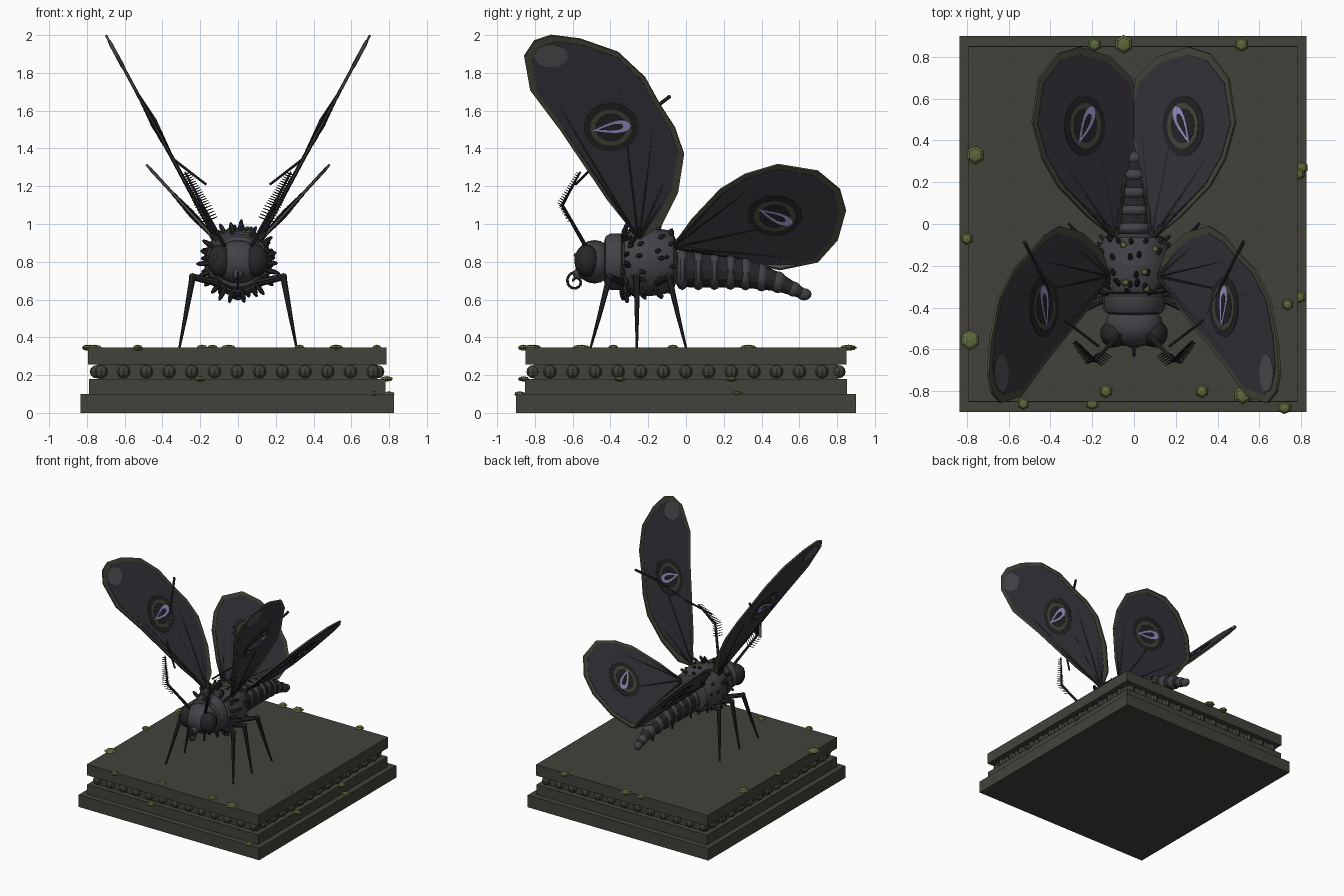
import bpy, bmesh, random
from math import sin, cos, pi, sqrt
from mathutils import Vector, Matrix

if "Cube" in bpy.data.objects:
    bpy.data.objects.remove(bpy.data.objects["Cube"])

random.seed(4)

def mat(name, c):
    m = bpy.data.materials.new(name)
    m.diffuse_color = (*c, 1)
    m.use_nodes = True
    m.node_tree.nodes["Principled BSDF"].inputs["Base Color"].default_value = m.diffuse_color
    return m

STONE = mat("dark_stone", (.055, .053, .042))
BODY = mat("body_grey", (.058, .054, .062))
DARK = mat("near_black", (.02, .019, .021))
RIM = mat("olive_rim", (.068, .068, .05))
MEMB = mat("membrane", (.042, .038, .047))
PALE = mat("pale_tip", (.09, .085, .095))
VIOLET = mat("violet", (.38, .33, .68))
MOSS = mat("moss", (.11, .14, .045))

def finish(bm, name, m, smooth=False):
    bmesh.ops.recalc_face_normals(bm, faces=bm.faces)
    me = bpy.data.meshes.new(name)
    bm.to_mesh(me)
    bm.free()
    ob = bpy.data.objects.new(name, me)
    bpy.context.collection.objects.link(ob)
    me.materials.append(m)
    if smooth:
        bpy.ops.object.select_all(action='DESELECT')
        ob.select_set(True)
        bpy.context.view_layer.objects.active = ob
        bpy.ops.object.shade_smooth_by_angle(angle=.7)
    return ob

def ball(bm, c, r, u=12, v=8, direction=None):
    rot = Vector(direction).to_track_quat('Z', 'Y').to_matrix().to_4x4() if direction else Matrix()
    bmesh.ops.create_uvsphere(bm, u_segments=u, v_segments=v, radius=1,
        matrix=Matrix.Translation(c) @ rot @ Matrix.Diagonal((*r, 1)))

def tube(bm, pts, radii, n=6):
    for p, q, a, b in zip(pts, pts[1:], radii, radii[1:]):
        p, q = Vector(p), Vector(q)
        rot = (q - p).to_track_quat('Z', 'Y').to_matrix().to_4x4()
        bmesh.ops.create_cone(bm, cap_ends=True, segments=n, radius1=a, radius2=b,
            depth=(q - p).length, matrix=Matrix.Translation((p + q) / 2) @ rot)

def lathe_y(bm, prof, z, n=20):
    rings = [[bm.verts.new((r * cos(2*pi*i/n), y, z + r * sin(2*pi*i/n))) for i in range(n)]
             for y, r in prof]
    for a, b in zip(rings, rings[1:]):
        for i in range(n):
            bm.faces.new((a[i], a[(i+1) % n], b[(i+1) % n], b[i]))
    bm.faces.new(rings[0])
    bm.faces.new(rings[-1])

# --- plinth slabs, beads in the groove, moss tufts
for name, hx, hy, z0, z1 in (("plinth_foot", .83, .90, 0, .10), ("plinth_step", .785, .852, .10, .18),
                             ("plinth_groove", .74, .805, .18, .255), ("plinth_top", .79, .85, .255, .345)):
    bm = bmesh.new()
    bmesh.ops.create_cube(bm, size=1, matrix=Matrix.Translation((-.005, 0, (z0+z1)/2))
                          @ Matrix.Diagonal((2*hx, 2*hy, z1-z0, 1)))
    finish(bm, name, STONE)
bm = bmesh.new()
for i in range(-6, 7):
    for s in (-1, 1):
        if abs(i) < 7:
            ball(bm, (i*.12 - .005, s*.81, .218), (.035, .035, .035), 8, 6)
            ball(bm, (s*.745 - .005, i*.12, .218), (.035, .035, .035), 8, 6)
finish(bm, "plinth_beads", STONE)
bm = bmesh.new()
for x, y, r in ((-.19, .86, .035), (-.05, .86, .045), (.515, .86, .035), (-.76, .33, .045),
                (-.80, -.07, .03), (-.785, -.555, .048), (-.53, -.86, .03), (-.135, -.80, .033),
                (.325, -.80, .033), (.52, -.82, .045), (.735, -.385, .028)):
    ball(bm, (x, y, .345), (r, r, .016), 6, 4)
for x, y, z in ((.785, .24, .18), (.80, .27, .10), (-.2, -.86, .18), (.72, -.88, .10), (.79, -.35, .18)):
    ball(bm, (x, y, z), (.035, .03, .014), 6, 4)
finish(bm, "moss_tufts", MOSS)

# --- thorax with collar, head, eyes
bm = bmesh.new()
lathe_y(bm, [(-.435, .10), (-.425, .135), (-.40, .15), (-.345, .15), (-.335, .135), (-.325, .16),
             (-.27, .178), (-.19, .182), (-.11, .17), (-.065, .145), (-.045, .09)], .80)
finish(bm, "thorax", BODY, True)
bm = bmesh.new()
ball(bm, (0, -.485, .80), (.14, .105, .115), 16, 10)
ball(bm, (0, -.57, .735), (.03, .03, .03), 8, 6)
finish(bm, "head", BODY, True)
bm = bmesh.new()
for s in (-1, 1):
    ball(bm, (s*.095, -.525, .805), (.068, .066, .085), 14, 10)
finish(bm, "eyes", DARK, True)
bm = bmesh.new()
for s in (-1, 1):
    ball(bm, (s*.115, -.583, .835), (.012, .012, .012), 6, 4)
finish(bm, "eye_glints", PALE)

# --- abdomen: overlapping shrinking rings with dark joints
bm, bj = bmesh.new(), bmesh.new()
segs = [(-.02, .762, .112), (.065, .757, .108), (.15, .755, .105), (.235, .75, .099), (.315, .738, .09),
        (.40, .718, .075), (.487, .692, .058), (.57, .655, .04), (.625, .628, .032)]
for i, (y, z, r) in enumerate(segs):
    ball(bm, (0, y, z), (r*.95, .046 if i < 7 else .04, r), 14, 8)
for (y, z, r), (y2, z2, r2) in zip(segs, segs[1:]):
    tube(bj, [(0, y, z), (0, y2, z2)], [r*.86, r2*.86], 12)
finish(bm, "abdomen_segments", BODY, True)
finish(bj, "abdomen_joints", DARK)

# --- ruff of spikes and scales over the thorax
bm = bmesh.new()
for k in range(22):
    a = 2*pi*(k + random.uniform(-.25, .25))/22
    l = random.uniform(.035, .05)
    d = Vector((cos(a), random.uniform(.1, .5), sin(a)))
    ball(bm, Vector((0, -.36, .80)) + d*(.15 + l*.7), (.014, .014, l), 6, 6, d)
for row, y in enumerate((-.30, -.23, -.15, -.09)):
    for k in range(14):
        a = 2*pi*(k + row*.5 + random.uniform(-.3, .3))/14
        d = Vector((cos(a), .9, sin(a)))
        r = (.165, .178, .175, .155)[row]
        ball(bm, (r*cos(a), y + random.uniform(-.02, .02), .80 + r*sin(a)), (.013, .013, .03), 6, 4, d)
finish(bm, "thorax_scales", DARK)
bm = bmesh.new()
for x, y, z in ((.06, -.31, .955), (-.05, -.1, .955), (.05, -.23, .975), (-.04, -.28, .97),
                (.10, -.12, .935), (-.11, -.3, .92)):
    ball(bm, (x, y, z), (.02, .018, .013), 6, 4)
finish(bm, "thorax_moss", MOSS)

# --- coiled proboscis
bm = bmesh.new()
pts = [(0, -.585 - (.012+.0028*i)*cos(i*.55), .695 + (.012+.0028*i)*sin(i*.55)) for i in range(15)]
tube(bm, pts, [.007]*15, 6)
finish(bm, "proboscis", DARK)

# --- legs
for s, side in ((-1, "left"), (1, "right")):
    for name, yh, yk, yf in (("front", -.34, -.405, -.505), ("middle", -.26, -.26, -.26), ("hind", -.16, -.09, 0)):
        bm = bmesh.new()
        knee = (s*.24, yk, .72)
        tube(bm, [(s*.11, yh, .69), knee, (s*.28, (yk+yf)/2 + (yf-yk)*.07, .50), (s*.31, yf, .345)],
             [.022, .017, .011, .006], 8)
        ball(bm, knee, (.02, .02, .02), 8, 6)
        finish(bm, f"{side}_{name}_leg", DARK)

# --- feathered antennae
for s, side in ((-1, "left"), (1, "right")):
    bm = bmesh.new()
    P = [Vector(p) for p in ((s*.07, -.53, .88), (s*.19, -.655, 1.10), (s*.28, -.56, 1.275))]
    tube(bm, P, [.012, .009, .005])
    for k in range(20):
        t = .65 + k*.068
        i = min(int(t), 1)
        p = P[i].lerp(P[i+1], t - i)
        l = .052 * (1 - .5*max(0, t-1))
        for d in ((-s*.75, -.5, .3), (s*.75, -.3, -.2)):
            tube(bm, [p, p + Vector(d)*l], [.004, .002], 4)
    finish(bm, f"{side}_antenna", DARK)

# --- wings: each lies in a plane x = x0 + k*(z - z0), outlines drawn in side view (y, z)
FORE = [(-.25, .92), (-.418, 1.13), (-.667, 1.50), (-.825, 1.71), (-.857, 1.89), (-.804, 1.97), (-.714, 2.0),
        (-.56, 1.98), (-.36, 1.91), (-.217, 1.777), (-.138, 1.634), (-.058, 1.51), (-.01, 1.37),
        (-.042, 1.167), (-.127, .997)]
HIND = [(-.074, .88), (.03, 1.024), (.18, 1.183), (.312, 1.263), (.487, 1.315), (.698, 1.28), (.815, 1.183),
        (.847, 1.072), (.804, .918), (.698, .80), (.497, .759), (.312, .80), (.106, .854)]

def wing(name, s, outline, x0, z0, k, spot, aim, vein_ids, tip=None):
    n = sqrt(1 + k*k)
    def pt(y, z, off=0):
        return Vector((s*(x0 + k*(z - z0) + off/n), y, z - off*k/n))
    def plate(part, poly, t, m):
        bm = bmesh.new()
        a = [bm.verts.new(pt(y, z, -t/2)) for y, z in poly]
        b = [bm.verts.new(pt(y, z, t/2)) for y, z in poly]
        bm.faces.new(a)
        bm.faces.new(b[::-1])
        for i in range(len(a)):
            j = (i+1) % len(a)
            bm.faces.new((a[i], a[j], b[j], b[i]))
        finish(bm, f"{name}_{part}", m)
    def disc(c, r, N=24):
        return [(c[0] + r*cos(2*pi*i/N), c[1] + r*sin(2*pi*i/N)/n) for i in range(N)]
    def drop(L, w):
        out = []
        for i in range(20):
            a = 2*pi*i/20
            u, v = -L*cos(a), w*sin(a)*sin(a/2)**1.5
            out.append((spot[0] - u*aim[0] - v*aim[1], spot[1] + (-u*aim[1] + v*aim[0])/n))
        return out
    m = len(outline)
    cy, cz = sum(p[0] for p in outline)/m, sum(p[1] for p in outline)/m
    inner = [(cy + (y-cy)*.91, cz + (z-cz)*.93) for y, z in outline]
    plate("rim", outline, .012, RIM)
    plate("membrane", inner, .017, MEMB)
    if tip:
        plate("tip_patch", [(tip[0] + .09*cos(i*pi/8), tip[1] + .06*sin(i*pi/8)) for i in range(16)], .021, PALE)
    plate("spot_back", disc(spot, .145), .022, DARK)
    plate("spot_ring", disc(spot, .11), .026, RIM)
    plate("spot_core", disc(spot, .083), .029, DARK)
    plate("spot_drop", drop(.105, .052), .033, VIOLET)
    plate("spot_pupil", drop(.066, .026), .036, DARK)
    # veins fan out from the root
    bm = bmesh.new()
    for i in vein_ids:
        tube(bm, [pt(*outline[0]), pt(*inner[i])], [.013, .008], 6)
    finish(bm, f"{name}_veins", DARK)

for s, side in ((-1, "left"), (1, "right")):
    wing(f"{side}_forewing", s, FORE, .127, .94, .54, (-.397, 1.517), (-.98, -.17), (2, 4, 8, 10, 12, 13), (-.714, 1.894))
    wing(f"{side}_hindwing", s, HIND, .487, 1.316, .92, (.47, 1.05), (-.86, .5), (2, 4, 7, 9, 11))
    # stray rods crossing the eye spots
    bm = bmesh.new()
    tube(bm, [(s*.17, -.585, 1.21), (s*.345, -.45, 1.345), (s*.44, -.25, 1.55), (s*.525, -.085, 1.676)],
         [.007, .008, .009, .01])
    tube(bm, [(s*.42, .33, 1.24), (s*.36, .55, 1.18), (s*.30, .66, 1.11), (s*.22, .67, 1.03)], [.005]*4)
    finish(bm, f"{side}_cross_vein", DARK)
